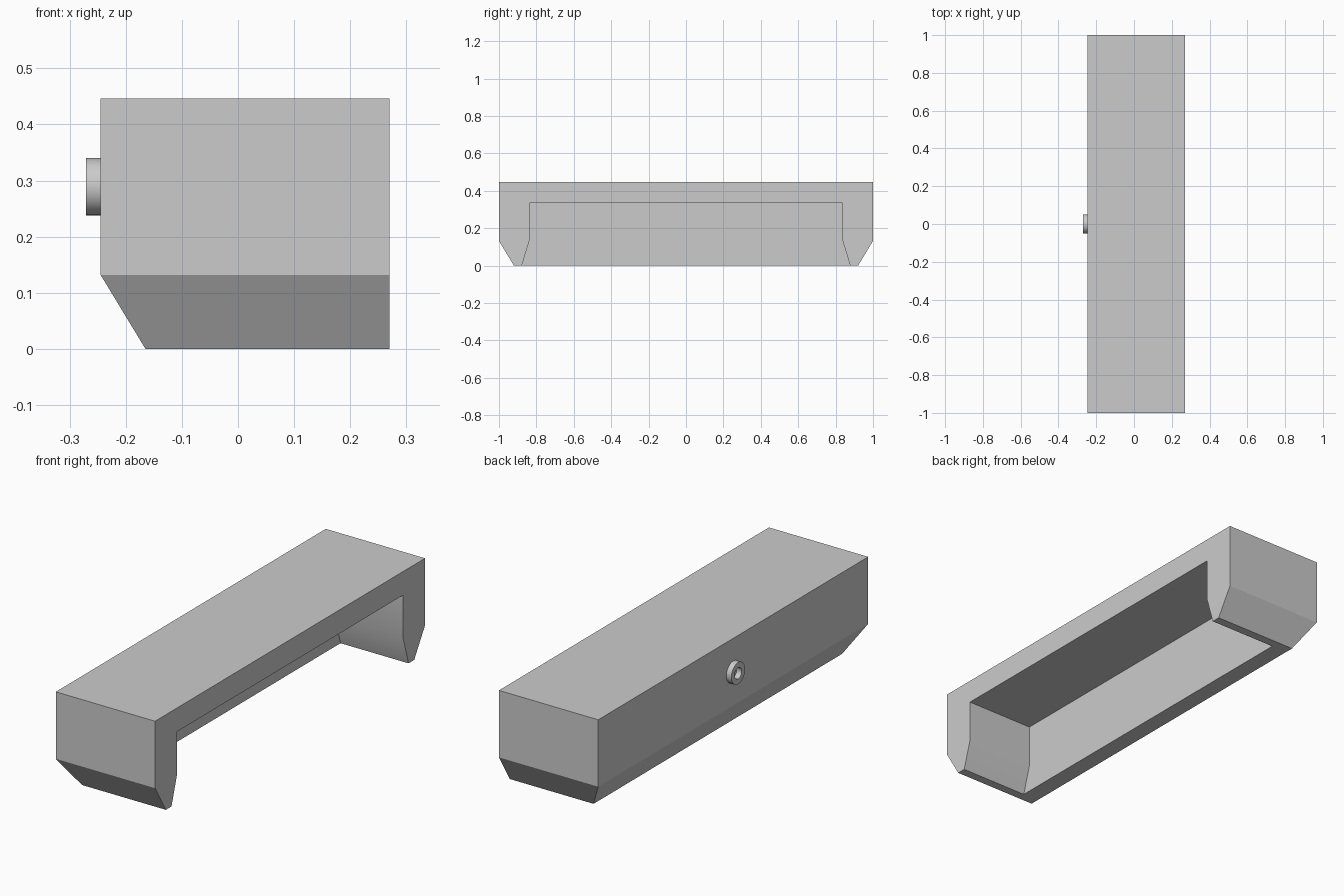
import bpy, bmesh
from math import radians, cos, sin, tau

cube = bpy.data.objects.get("Cube")
if cube:
    bpy.data.objects.remove(cube, do_unlink=True)

grey = bpy.data.materials.new("light grey")
grey.use_nodes = True
grey.diffuse_color = (0.6, 0.6, 0.6, 1)
grey.node_tree.nodes["Principled BSDF"].inputs["Base Color"].default_value = (0.6, 0.6, 0.6, 1)


def loft(name, rings, closed=False):
    """Join rings of points with quads; cap the ends, or wrap round when closed."""
    bm = bmesh.new()
    loops = [[bm.verts.new(p) for p in ring] for ring in rings]
    pairs = list(zip(loops, loops[1:]))
    if closed:
        pairs.append((loops[-1], loops[0]))
    else:
        bm.faces.new(loops[0])
        bm.faces.new(loops[-1])
    n = len(loops[0])
    for a, b in pairs:
        for i in range(n):
            j = (i + 1) % n
            bm.faces.new((a[i], a[j], b[j], b[i]))
    bmesh.ops.recalc_face_normals(bm, faces=bm.faces)
    mesh = bpy.data.meshes.new(name)
    bm.to_mesh(mesh)
    bm.free()
    mesh.materials.append(grey)
    obj = bpy.data.objects.new(name, mesh)
    bpy.context.collection.objects.link(obj)
    return obj


def rect(x0, x1, y, z):
    return [(x0, -y, z), (x1, -y, z), (x1, y, z), (x0, y, z)]


def circle(x, r, z=0.289, n=48):
    return [(x, r * cos(tau * i / n), z + r * sin(tau * i / n)) for i in range(n)]


def select_only(obj):
    bpy.ops.object.select_all(action='DESELECT')
    obj.select_set(True)
    bpy.context.view_layer.objects.active = obj


# Housing with chamfered lower edges on three sides
right, back = 0.27, -0.245
housing = loft("housing", [rect(-0.165, right, 0.92, 0),
                           rect(back, right, 1, 0.132),
                           rect(back, right, 1, 0.446)])

# Cavity open at the bottom and on the left side, flaring towards the bottom
cutter = loft("cavity_cutter", [rect(-0.083, 0.4, 0.918, -0.132),
                                rect(-0.083, 0.4, 0.838, 0.132),
                                rect(-0.083, 0.4, 0.838, 0.335)])
cutter.hide_render = True
cut = housing.modifiers.new("cavity", 'BOOLEAN')
cut.operation = 'DIFFERENCE'
cut.solver = 'EXACT'
cut.object = cutter
select_only(housing)
bpy.ops.object.modifier_apply(modifier=cut.name)
bpy.data.objects.remove(cutter, do_unlink=True)
bpy.ops.object.shade_smooth_by_angle(angle=radians(25))

# Small collar on the closed side
collar = loft("collar", [circle(back, 0.051), circle(-0.271, 0.051),
                         circle(-0.271, 0.026), circle(back, 0.026)], closed=True)
select_only(collar)
bpy.ops.object.shade_smooth_by_angle(angle=radians(30))
